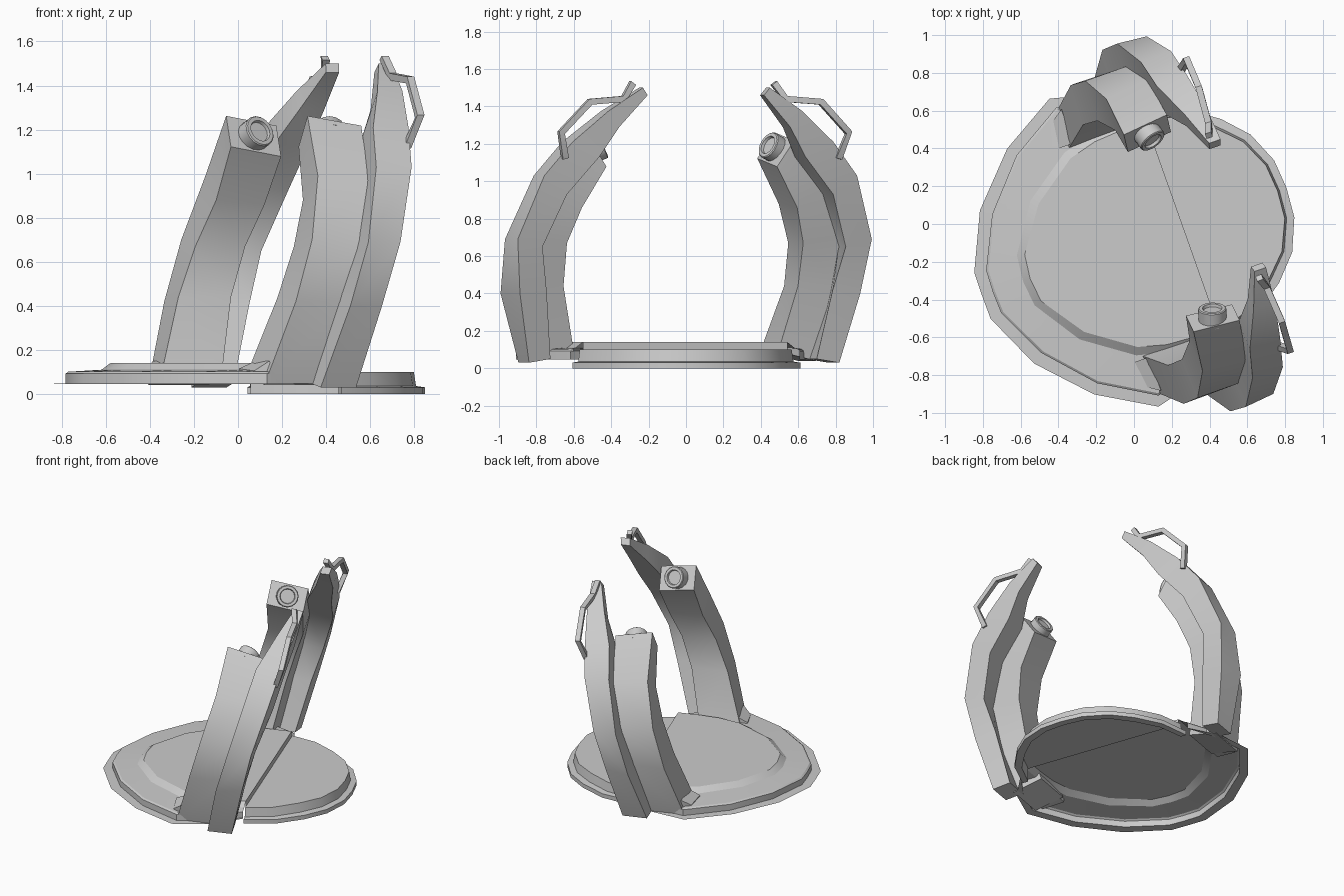
import bpy, bmesh, math
from mathutils import Vector, Matrix

if "Cube" in bpy.data.objects:
    bpy.data.objects.remove(bpy.data.objects["Cube"])

# The model is symmetric about a vertical plane turned 19.5 degrees; every part is
# built as one half in (u, w, z) and mirrored across w = 0.
TURN = Matrix.Rotation(math.radians(19.5), 4, 'Z')
PLACE = TURN @ Matrix.Translation((0, -0.09, 0))
ARM_PLACE = TURN @ Matrix.Translation((-.02, -0.09, 0))


def finish(name, bm, matrix=PLACE, angle=25):
    bmesh.ops.recalc_face_normals(bm, faces=bm.faces)
    me = bpy.data.meshes.new(name)
    bm.to_mesh(me)
    bm.free()
    ob = bpy.data.objects.new(name, me)
    bpy.context.collection.objects.link(ob)
    ob.matrix_world = matrix
    m = ob.modifiers.new("mirror", 'MIRROR')
    m.use_axis = (False, True, False)
    m.merge_threshold = 0.0005
    bpy.ops.object.select_all(action='DESELECT')
    ob.select_set(True)
    bpy.context.view_layer.objects.active = ob
    bpy.ops.object.shade_smooth_by_angle(angle=math.radians(angle))
    return ob


def loft(bm, rings, closed=True, caps=True):
    rows = [[bm.verts.new(p) for p in r] for r in rings]
    n = len(rows[0])
    for a, b in zip(rows, rows[1:]):
        for i in range(n if closed else n - 1):
            j = (i + 1) % n
            bm.faces.new((a[i], a[j], b[j], b[i]))
    if caps:
        bm.faces.new(rows[0])
        bm.faces.new(rows[-1])
    return rows


def base_part(name, layers, seam, drop=0):
    """Stacked half outlines, topped with a flat floor; drop adds a wall at the seam."""
    bm = bmesh.new()
    rows = loft(bm, [[(u, w, z) for u, w in line] for line, z in layers], False, False)
    z = layers[-1][1]
    mid = bm.verts.new((seam, 0, z))
    bm.faces.new(rows[-1] + [mid])
    if drop:
        low = [bm.verts.new((seam, w, z - drop)) for w in (0, rows[-1][-1].co.y)]
        bm.faces.new((mid, rows[-1][-1], low[1], low[0]))
    return finish(name, bm)


# Left base: thin flange, upright rim, ring and raised floor
SEAM = 0.24
outer = [(-.885, 0), (-.883, .13), (-.745, .43), (-.5, .69), (-.2, .865), (.05, .8), (SEAM, .66)]
rim = [(-.825, 0), (-.82, .12), (-.69, .39), (-.465, .64), (-.18, .81), (.05, .75), (SEAM, .65)]
rim_top = [(u * .985, w * .985) for u, w in rim[:-1]] + [(SEAM, .64)]
step = [(-.655, 0), (-.64, .14), (-.475, .39), (-.22, .57), (-.05, .61), (.1, .62), (SEAM, .62)]
floor = [(-.615, 0), (-.6, .13), (-.44, .36), (-.2, .53), (-.05, .57), (.1, .58), (SEAM, .58)]
base_part("base_left", [(outer, .046), (rim, .048), (rim, .092), (rim_top, .101),
                        (step, .110), (floor, .14)], SEAM, .04)

# Right base: low lip, wall and lower floor
lip = [(.825, 0), (.812, .16), (.74, .33), (.62, .46), (.45, .58), (SEAM, .64)]


def inset(line, d):
    return [(u - d * min(1, (u - SEAM) * 3), w - d * .8 * w / .6) for u, w in line]


base_part("base_right", [(inset(lip, .05), .09), (inset(lip, .05), 0), (lip, 0), (lip, .03),
                         (inset(lip, .04), .036), (inset(lip, .05), .1)], SEAM)


def arm(name, stations):
    """Each station: u, half width, outer (w, z), inner (w, z), skew (w, z)."""
    bm = bmesh.new()
    rings = []
    for u, h, (wo, zo), (wi, zi), (sw, sz) in stations:
        rings.append([(u - h, wo - sw, zo - sz), (u + h, wo + sw, zo + sz),
                      (u + h - .01, wi + sw, zi + sz), (u - h - .01, wi - sw, zi - sz)])
    loft(bm, rings)
    return finish(name, bm, ARM_PLACE, 40)


# Inner arms ending in a square block
arm("inner_arms", [
    (-.02, .145, (.79, .04), (.58, .09), (0, 0)),
    (.075, .125, (.89, .42), (.67, .44), (-.005, 0)),
    (.15, .12, (.89, .70), (.67, .67), (0, 0)),
    (.222, .12, (.775, .98), (.60, .87), (.01, -.01)),
    (.252, .125, (.565, 1.24), (.472, 1.10), (.012, -.022))])

# Taller outer arms tapering to a point
arm("outer_arms", [
    (.16, .085, (.88, .03), (.755, .05), (0, 0)),
    (.255, .085, (.99, .40), (.835, .41), (-.025, 0)),
    (.335, .08, (1.012, .69), (.868, .65), (-.008, 0)),
    (.425, .085, (.887, 1.03), (.755, .93), (0, 0)),
    (.462, .085, (.74, 1.21), (.585, 1.13), (0, 0)),
    (.525, .06, (.55, 1.375), (.485, 1.29), (0, 0)),
    (.57, .032, (.36, 1.50), (.33, 1.46), (0, 0))])

# Low fairings from the arm feet onto the base
bm = bmesh.new()
loft(bm, [[(-.14, .60, .09), (-.16, .60, .15), (-.16, .79, .15), (-.14, .79, .06)],
          [(-.24, .60, .08), (-.24, .60, .115), (-.22, .75, .105), (-.22, .75, .06)]])
finish("foot_fairings", bm)

# Nozzles with a recessed lens on the block ends
axis = Vector((.28, -.86, .42)).normalized()
frame = Matrix.Translation((.245, .52, 1.17)) @ axis.to_track_quat('Z', 'Y').to_matrix().to_4x4()
bm = bmesh.new()
N = 16
loft(bm, [[frame @ Vector((r * math.cos(2 * math.pi * i / N), r * math.sin(2 * math.pi * i / N), z))
           for i in range(N)]
          for r, z in ((.075, -.03), (.075, .055), (.07, .06), (.052, .06), (.048, .045))])
finish("nozzles", bm, ARM_PLACE, 30)

# Bent rod handles beside the arm tips
path = [Vector(p) for p in ((.55, .40, 1.525), (.57, .46, 1.44), (.585, .655, 1.425),
                            (.575, .815, 1.26), (.525, .775, 1.12))]
bm = bmesh.new()
rings = []
for i, p in enumerate(path):
    t = path[min(i + 1, 4)] - path[max(i - 1, 0)]
    side = Vector((0, -t.z, t.y)).normalized() * .017
    wide = Vector((.017, 0, 0))
    rings.append([p + side + wide, p + side - wide, p - side - wide, p - side + wide])
loft(bm, rings)
finish("handles", bm, ARM_PLACE)
